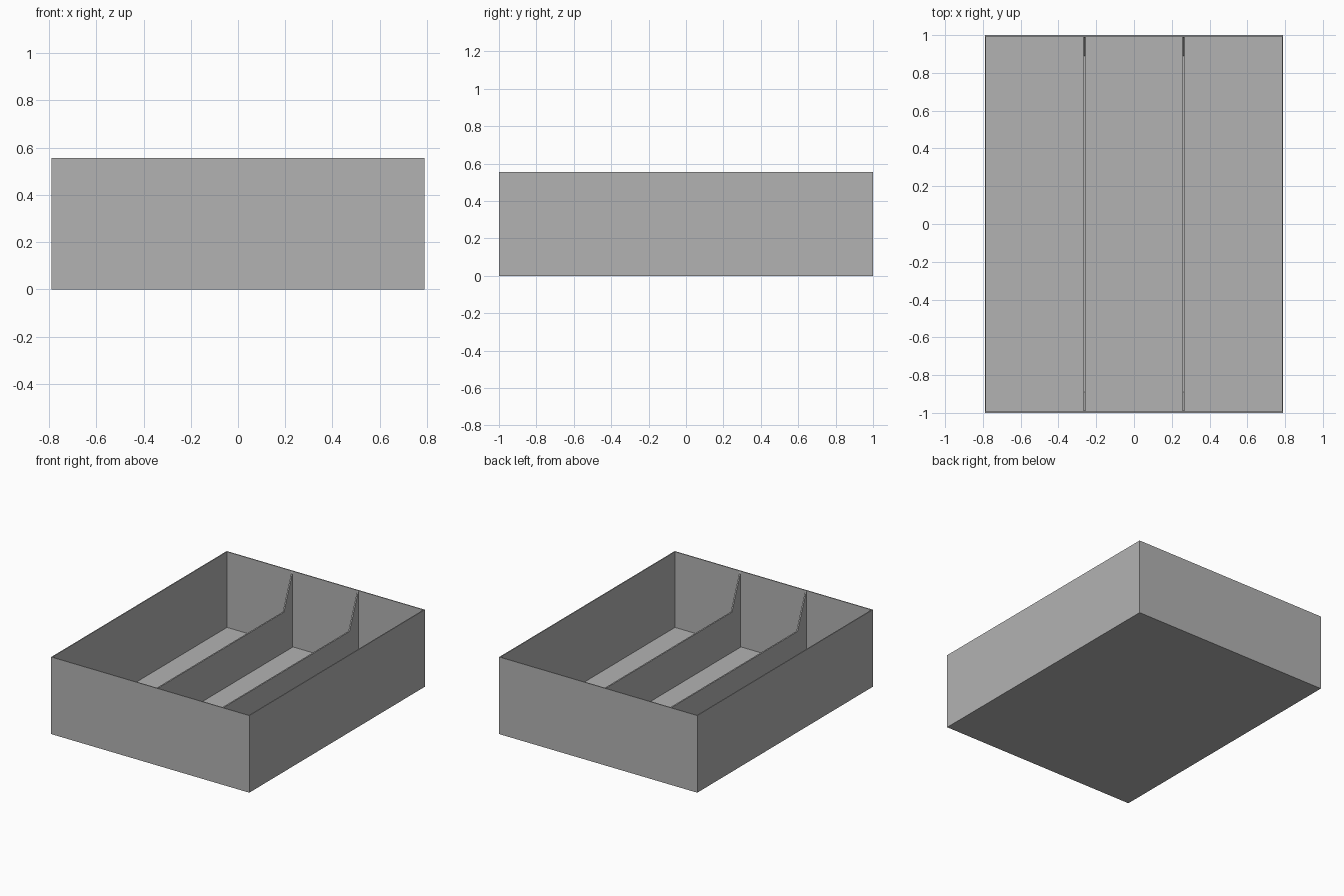
import bpy
import bmesh
from mathutils import Vector

WIDTH, LENGTH, HEIGHT = 1.58, 2.0, 0.556
WALL = 0.01
DIVIDER_HEIGHT = 0.30
GUSSET_START = 0.89

cube = bpy.data.objects.get("Cube")
if cube:
    bpy.data.objects.remove(cube, do_unlink=True)

# Single grey plastic material
grey = bpy.data.materials.new("grey plastic")
grey.use_nodes = True
colour = (0.45, 0.45, 0.45, 1)
grey.diffuse_color = colour
grey.node_tree.nodes["Principled BSDF"].inputs["Base Color"].default_value = colour


def finish(bm, name):
    bmesh.ops.recalc_face_normals(bm, faces=bm.faces)
    mesh = bpy.data.meshes.new(name)
    bm.to_mesh(mesh)
    bm.free()
    mesh.materials.append(grey)
    obj = bpy.data.objects.new(name, mesh)
    bpy.context.collection.objects.link(obj)
    return obj


# Open tray: a block whose top face is inset and pushed down to the floor
bm = bmesh.new()
bmesh.ops.create_cube(bm, size=1)
for v in bm.verts:
    v.co = Vector((v.co.x * WIDTH, v.co.y * LENGTH, (v.co.z + 0.5) * HEIGHT))
top = max(bm.faces, key=lambda f: f.calc_center_median().z)
bmesh.ops.inset_region(bm, faces=[top], thickness=WALL)
well = bmesh.ops.extrude_face_region(bm, geom=[top])
bmesh.ops.translate(bm, vec=(0, 0, WALL - HEIGHT),
                    verts=[g for g in well["geom"] if isinstance(g, bmesh.types.BMVert)])
if top.is_valid:
    bmesh.ops.delete(bm, geom=[top], context="FACES_ONLY")
finish(bm, "tray")


# Low divider with a tall sloped gusset at each end
def divider(name, x):
    end = LENGTH / 2 - WALL
    half = [(end, WALL), (end, HEIGHT - 0.003), (GUSSET_START, DIVIDER_HEIGHT)]
    profile = half + [(-y, z) for y, z in reversed(half)]
    bm = bmesh.new()
    face = bm.faces.new([bm.verts.new((x - WALL / 2, y, z)) for y, z in profile])
    side = bmesh.ops.extrude_face_region(bm, geom=[face], use_keep_orig=True)
    bmesh.ops.translate(bm, vec=(WALL, 0, 0),
                        verts=[g for g in side["geom"] if isinstance(g, bmesh.types.BMVert)])
    return finish(bm, name)


# Two dividers make three equal compartments
compartment = (WIDTH - 4 * WALL) / 3
offset = (compartment + WALL) / 2
divider("left_divider", offset)
divider("right_divider", -offset)
